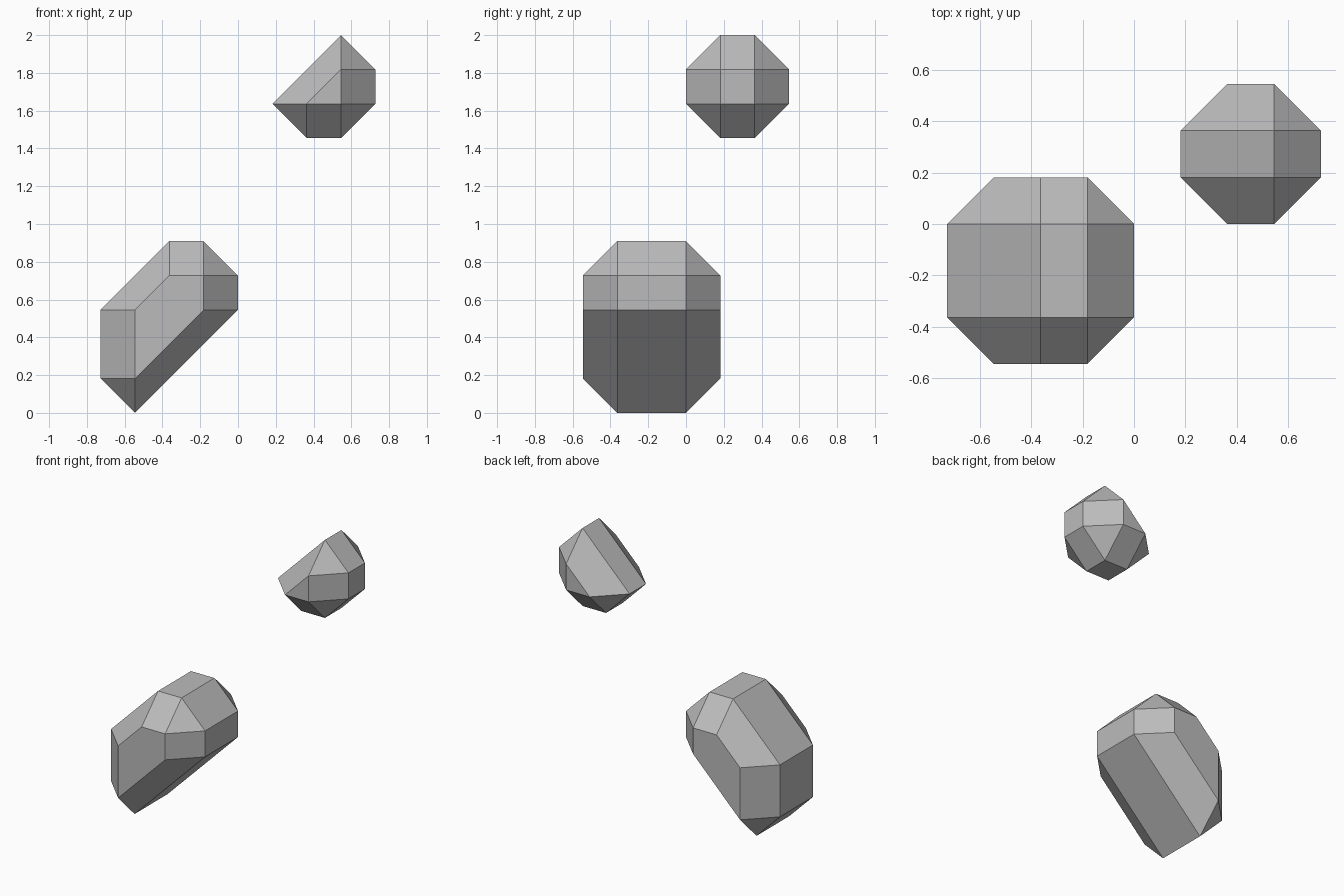
import bpy
import bmesh
import math

cube = bpy.data.objects.get("Cube")
if cube:
    bpy.data.objects.remove(cube, do_unlink=True)

UNIT = 2 / 11  # every corner sits on this grid


def make_material(name, colour):
    mat = bpy.data.materials.new(name)
    mat.use_nodes = True
    mat.diffuse_color = colour
    mat.node_tree.nodes["Principled BSDF"].inputs["Base Color"].default_value = colour
    return mat


stone = make_material("stone grey", (0.5, 0.5, 0.5, 1))


def make_rock(name, centre_y, core, core_half, side, side_half):
    """Faceted rock: a wide xz profile in the core, a smaller one on each side."""
    bm = bmesh.new()
    for profile, half in ((core, core_half), (side, side_half)):
        for sign in (-1, 1):
            for x, z in profile:
                bm.verts.new((x * UNIT, (centre_y + sign * half) * UNIT, z * UNIT))
    hull = bmesh.ops.convex_hull(bm, input=bm.verts[:])
    unused = {g for g in hull["geom_interior"] if isinstance(g, bmesh.types.BMVert)}
    bmesh.ops.delete(bm, geom=list(unused), context="VERTS")
    # Merge the triangles of each flat facet
    bmesh.ops.dissolve_limit(bm, angle_limit=math.radians(1),
                             verts=bm.verts[:], edges=bm.edges[:])
    bmesh.ops.recalc_face_normals(bm, faces=bm.faces[:])
    mesh = bpy.data.meshes.new(name)
    bm.to_mesh(mesh)
    bm.free()
    mesh.materials.append(stone)
    obj = bpy.data.objects.new(name, mesh)
    bpy.context.scene.collection.objects.link(obj)
    return obj


# Large leaning rock on the ground
make_rock("large_rock", -1,
          [(-3, 0), (-4, 1), (-4, 3), (-2, 5), (-1, 5), (0, 4), (0, 3)], 1,
          [(-3, 1), (-3, 3), (-2, 4), (-1, 4), (-1, 3)], 2)

# Small rock floating above
make_rock("small_rock", 1.5,
          [(2, 8), (1, 9), (3, 11), (4, 10), (4, 9), (3, 8)], 0.5,
          [(2, 9), (3, 10), (3, 9)], 1.5)
